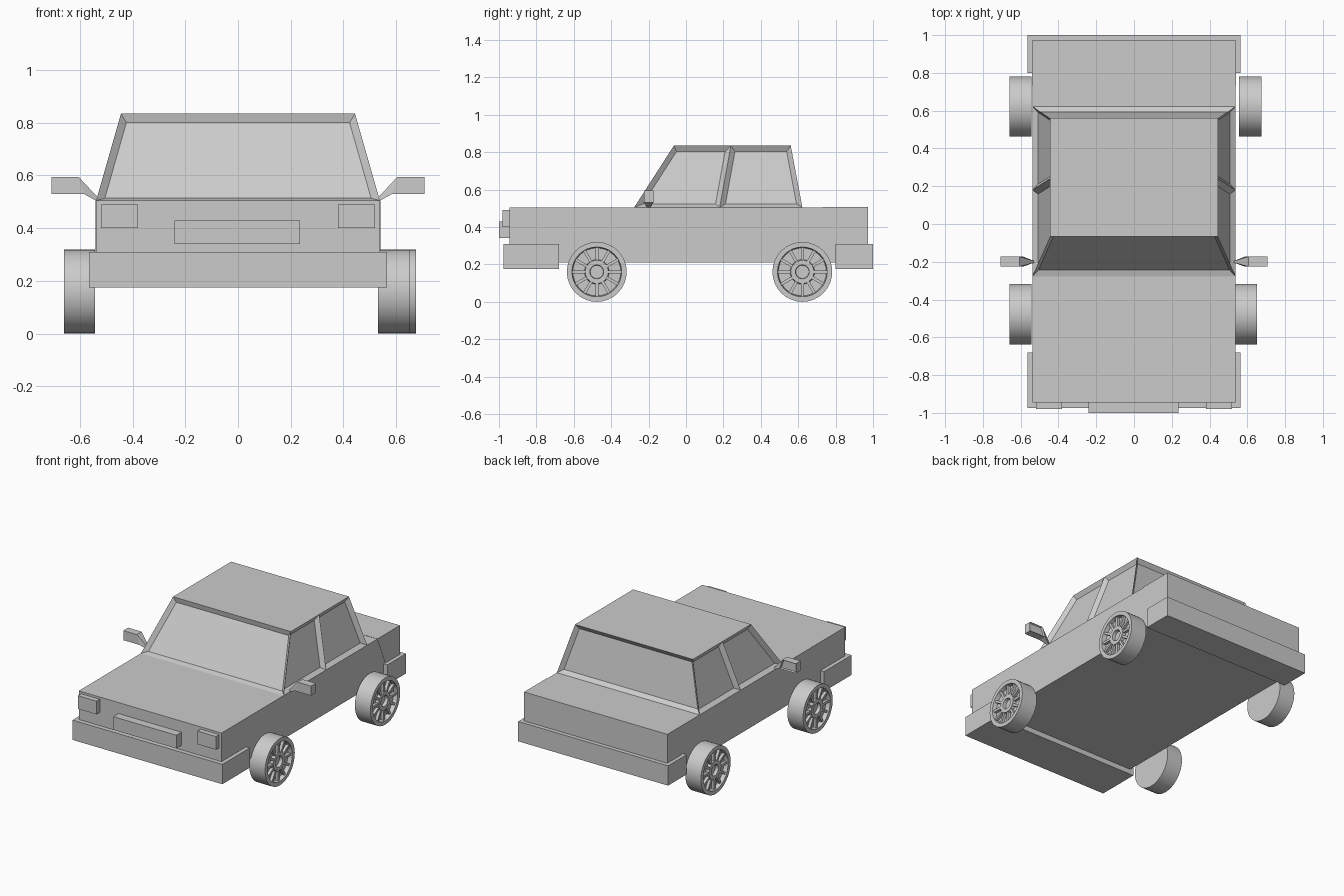
import bpy, bmesh, math
from mathutils import Matrix, Vector

if "Cube" in bpy.data.objects:
    bpy.data.objects.remove(bpy.data.objects["Cube"])

grey = bpy.data.materials.new("plain grey")
grey.use_nodes = True
GREY = (0.6, 0.6, 0.6, 1)
grey.diffuse_color = GREY
grey.node_tree.nodes["Principled BSDF"].inputs["Base Color"].default_value = GREY


def finish(name, bm, smooth=False):
    """Turn a bmesh into a named, coloured object."""
    bmesh.ops.recalc_face_normals(bm, faces=bm.faces)
    mesh = bpy.data.meshes.new(name)
    bm.to_mesh(mesh)
    bm.free()
    mesh.materials.append(grey)
    ob = bpy.data.objects.new(name, mesh)
    bpy.context.collection.objects.link(ob)
    if smooth:
        bpy.ops.object.select_all(action='DESELECT')
        ob.select_set(True)
        bpy.context.view_layer.objects.active = ob
        bpy.ops.object.shade_smooth_by_angle(angle=math.radians(30))
    return ob


def add_box(bm, lo, hi):
    lo, hi = Vector(lo), Vector(hi)
    mat = Matrix.Translation((lo + hi) / 2) @ Matrix.Diagonal((*(hi - lo), 1))
    return bmesh.ops.create_cube(bm, size=1, matrix=mat)["verts"]


def box(name, lo, hi):
    bm = bmesh.new()
    add_box(bm, lo, hi)
    return finish(name, bm)


def prism(bm, points, start, depth):
    """Extrude a polygon of 3D points along a direction."""
    face = bm.faces.new([bm.verts.new(Vector(p) + Vector(start)) for p in points])
    ext = bmesh.ops.extrude_face_region(bm, geom=[face])["geom"]
    bmesh.ops.translate(bm, vec=depth,
                        verts=[g for g in ext if isinstance(g, bmesh.types.BMVert)])


# Lower body, bumpers and front details
HALF = 0.538
box("body", (-HALF, -0.945, 0.21), (HALF, 0.97, 0.505))
box("front_bumper", (-0.565, -0.975, 0.175), (0.565, -0.68, 0.31))
box("rear_bumper", (-0.565, 0.8, 0.175), (0.565, 1.0, 0.31))
box("grille", (-0.24, -1.0, 0.34), (0.235, -0.94, 0.43))
for side, s in (("left", 1), ("right", -1)):
    x = sorted((s * 0.38, s * 0.52))
    box(side + "_headlight", (x[0], -0.98, 0.4), (x[1], -0.94, 0.49))

# Trunk section with a slanted front seam
bm = bmesh.new()
prism(bm, [(0, 0.73, 0.507), (0, 0.972, 0.507), (0, 0.972, 0.3), (0, 0.82, 0.3)],
      (-HALF - 0.002, 0, 0), (2 * HALF + 0.004, 0, 0))
finish("trunk", bm)

# Cabin: tapered shell with one middle pillar per side and recessed windows
bm = bmesh.new()
BASE, ROOF = (-0.277, 0.18, 0.622), (-0.065, 0.24, 0.56)
rows = {}
for s in (-1, 1):
    rows[s, 0] = [bm.verts.new((s * HALF, y, 0.505)) for y in BASE]
    rows[s, 1] = [bm.verts.new((s * 0.444, y, 0.835)) for y in ROOF]
windows = []
for i in range(2):
    for s in (-1, 1):
        lo, up = rows[s, 0], rows[s, 1]
        windows.append(bm.faces.new((lo[i], lo[i + 1], up[i + 1], up[i])))
for i in (0, 2):
    windows.append(bm.faces.new((rows[-1, 0][i], rows[1, 0][i], rows[1, 1][i], rows[-1, 1][i])))
for level in (0, 1):
    bm.faces.new(rows[-1, level] + rows[1, level][::-1])
bmesh.ops.recalc_face_normals(bm, faces=bm.faces)
bmesh.ops.inset_individual(bm, faces=windows, thickness=0.026, depth=-0.024,
                           use_even_offset=True)
finish("cabin", bm)

# Door mirrors: slanted head with recessed glass and a tapering arm
for side, s in (("left", 1), ("right", -1)):
    bm = bmesh.new()
    outline = [(0.585, 0, 0.53), (0.707, 0, 0.53), (0.707, 0, 0.595), (0.605, 0, 0.595)]
    prism(bm, [(s * x, y, z) for x, y, z in outline], (0, -0.225, 0), (0, 0.052, 0))
    bmesh.ops.recalc_face_normals(bm, faces=bm.faces)
    glass = [f for f in bm.faces if f.normal.y > 0.9]
    bmesh.ops.inset_individual(bm, faces=glass, thickness=0.007, depth=-0.01)
    finish(side + "_mirror", bm)

    bm = bmesh.new()
    arm = add_box(bm, (0, 0, 0), (1, 1, 1))
    for v in arm:
        outer, back, top = (c > 0.5 for c in v.co)
        if outer:
            v.co = (s * (0.605 if top else 0.585), -0.173 if back else -0.225,
                    0.595 if top else 0.53)
        else:
            v.co = (s * 0.53, -0.195 if back else -0.205, 0.515 if top else 0.5)
    finish(side + "_mirror_arm", bm)


def wheel(name, x, y, s):
    """Turned tyre, rim and hub with radial spokes; outer face points along s."""
    bm = bmesh.new()
    width = 0.118
    dish = width - 0.028
    profile = [(0, 0), (0.16, 0), (0.16, width), (0.133, width), (0.128, dish),
               (0.066, dish), (0.062, width - 0.006), (0.037, width - 0.006),
               (0.035, dish), (0, dish)]
    verts = [bm.verts.new((r, 0, z)) for r, z in profile]
    edges = [bm.edges.new(pair) for pair in zip(verts, verts[1:])]
    bmesh.ops.spin(bm, geom=verts + edges, cent=(0, 0, 0), axis=(0, 0, 1),
                   angle=math.tau, steps=32)
    bmesh.ops.remove_doubles(bm, verts=bm.verts, dist=0.0005)
    spokes = 12
    for i in range(spokes):
        spoke = add_box(bm, (0.058, -0.008, dish - 0.005), (0.132, 0.008, width - 0.009))
        bmesh.ops.rotate(bm, verts=spoke, cent=(0, 0, 0),
                         matrix=Matrix.Rotation(math.tau * i / spokes, 3, 'Z'))
    ob = finish(name, bm, smooth=True)
    ob.location = (x, y, 0.16)
    ob.rotation_euler = (0, s * math.pi / 2, 0)


# Wheels, placed by their inner faces
wheel("front_left_wheel", 0.532, -0.477, 1)
wheel("rear_left_wheel", 0.557, 0.622, 1)
wheel("front_right_wheel", -0.542, -0.477, -1)
wheel("rear_right_wheel", -0.542, 0.622, -1)
